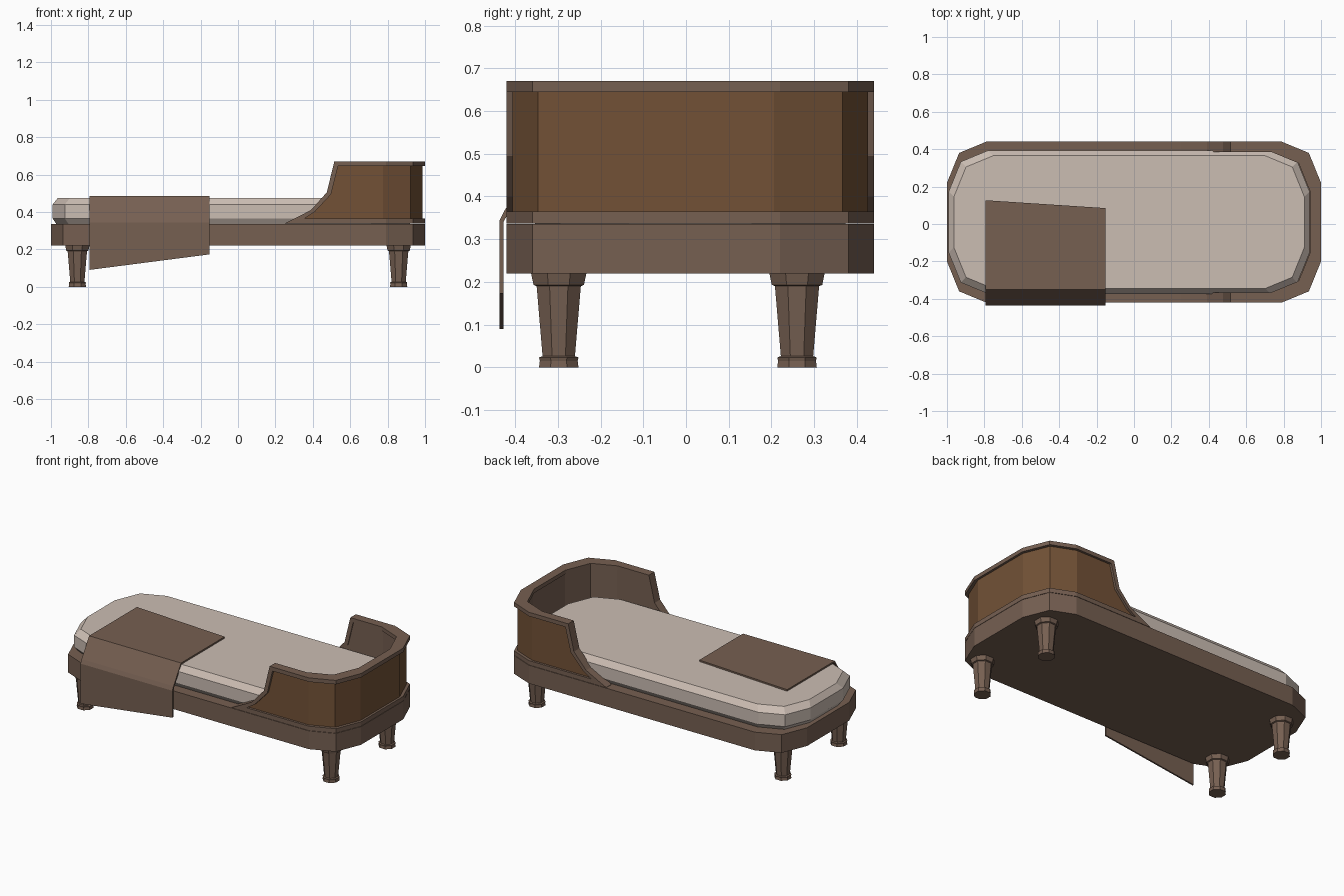
import bpy, bmesh, math

if "Cube" in bpy.data.objects:
    bpy.data.objects.remove(bpy.data.objects["Cube"])

CY = 0.01  # y centre of the bed frame


def material(name, rgb):
    m = bpy.data.materials.new(name)
    m.diffuse_color = (*rgb, 1)
    m.use_nodes = True
    m.node_tree.nodes["Principled BSDF"].inputs["Base Color"].default_value = m.diffuse_color
    return m


WOOD = material("grey brown wood", (0.18, 0.115, 0.083))
PANEL = material("warm brown panel", (0.17, 0.083, 0.037))
LINEN = material("pale linen", (0.60, 0.51, 0.45))


def loft(name, rings, mats, side_mat=None):
    """Skin a list of equal rings and cap both ends; side_mat maps ring side -> material."""
    bm = bmesh.new()
    vs = [[bm.verts.new(p) for p in r] for r in rings]
    n = len(rings[0])
    for a, b in zip(vs, vs[1:]):
        for j in range(n):
            k = (j + 1) % n
            f = bm.faces.new((a[j], a[k], b[k], b[j]))
            f.material_index = (side_mat or {}).get(j, 0)
    bm.faces.new(vs[0])
    bm.faces.new(vs[-1])
    bmesh.ops.recalc_face_normals(bm, faces=bm.faces)
    me = bpy.data.meshes.new(name)
    bm.to_mesh(me)
    bm.free()
    for m in mats:
        me.materials.append(m)
    ob = bpy.data.objects.new(name, me)
    bpy.context.collection.objects.link(ob)
    return ob


def corner(hx, hy):
    """Cut corner in the +x +y quadrant."""
    return [(hx - 0.21, hy), (hx - 0.065, hy - 0.06), (hx, hy - 0.22)]


def outline(hx, hy, z, cx=0.0):
    c = corner(hx, hy)
    right = c + [(x, -y) for x, y in reversed(c)]
    pts = right + [(-x, y) for x, y in reversed(right)]
    return [(x + cx, y + CY, z) for x, y in pts]


# bed base
loft("bed_base", [outline(1, 0.43, z) for z in (0.22, 0.335)], [WOOD])

# mattress with bevelled top and bottom edges
loft("mattress", [outline(0.965 - d, 0.383 - d, z, -0.026) for d, z in
                  ((0.02, 0.335), (0, 0.365), (0, 0.44), (0.028, 0.475))], [LINEN])

# legs: tapered octagons with a foot and a collar
LEG = [(0.050, 0), (0.048, 0.015), (0.050, 0.023), (0.041, 0.026),
       (0.056, 0.19), (0.064, 0.193), (0.070, 0.22)]
for sx, xn in ((-1, "foot"), (1, "head")):
    for y, yn in ((-0.298, "front"), (0.26, "back")):
        loft(f"{xn}_{yn}_leg",
             [[(sx * 0.859 + r * math.cos(math.pi / 8 + i * math.pi / 4),
                y + r * math.sin(math.pi / 8 + i * math.pi / 4), z) for i in range(8)]
              for r, z in LEG], [WOOD])


def wall(name, side, d_out, d_in, mats, side_mat=None):
    """Wall round the head end. side: (x top, z top, x bottom, z bottom) along the straight part."""
    def half(s):
        rings = []
        for xt, zt, xb, zb in side:
            yo, yi = s * (0.43 - d_out) + CY, s * (0.43 - d_in) + CY
            rings.append([(xb, yo, zb), (xt, yo, zt), (xt, yi, zt), (xb, yi, zb)])
        zt, zb = side[-1][1], side[-1][3]
        for (xo, yo), (xi, yi) in zip(corner(1 - d_out, 0.43 - d_out),
                                      corner(1 - d_in, 0.43 - d_in)):
            yo, yi = s * yo + CY, s * yi + CY
            rings.append([(xo, yo, zb), (xo, yo, zt), (xi, yi, zt), (xi, yi, zb)])
        return rings
    return loft(name, half(-1) + half(1)[::-1], mats, side_mat)


# headboard: bottom rail, inset panel, swept top rim
wall("headboard_bottom_rail", [(0.25, 0.339, 0.25, 0.337), (0.3025, 0.365, 0.3025, 0.337)],
     0, 0.055, [WOOD])
RIM = [(0.3025, 0.365, 0.355, 0.365), (0.39, 0.41, 0.41, 0.40),
       (0.475, 0.505, 0.498, 0.495), (0.515, 0.67, 0.535, 0.645)]
wall("headboard_rim", RIM, 0, 0.055, [WOOD])
wall("headboard_panel", [(xb, zb, xb, 0.362) for _, _, xb, zb in RIM],
     0.014, 0.05, [WOOD, PANEL], {0: 1})

# blanket draped over the front edge: (y, z) at its left and right side, outer then inner
XL, XR, T = -0.795, -0.153, 0.01
DRAPE = [((0.127, 0.485), (0.085, 0.485), (0, -T)),
         ((-0.35, 0.485), (-0.35, 0.485), (0.004, -T)),
         ((-0.425, 0.367), (-0.425, 0.367), (T, -0.004)),
         ((-0.437, 0.343), (-0.437, 0.343), (T, -0.002)),
         ((-0.437, 0.09), (-0.437, 0.173), (T, 0))]
loft("blanket", [[(XL, *l), (XR, *r), (XR, r[0] + o[0], r[1] + o[1]),
                  (XL, l[0] + o[0], l[1] + o[1])] for l, r, o in DRAPE], [WOOD])
